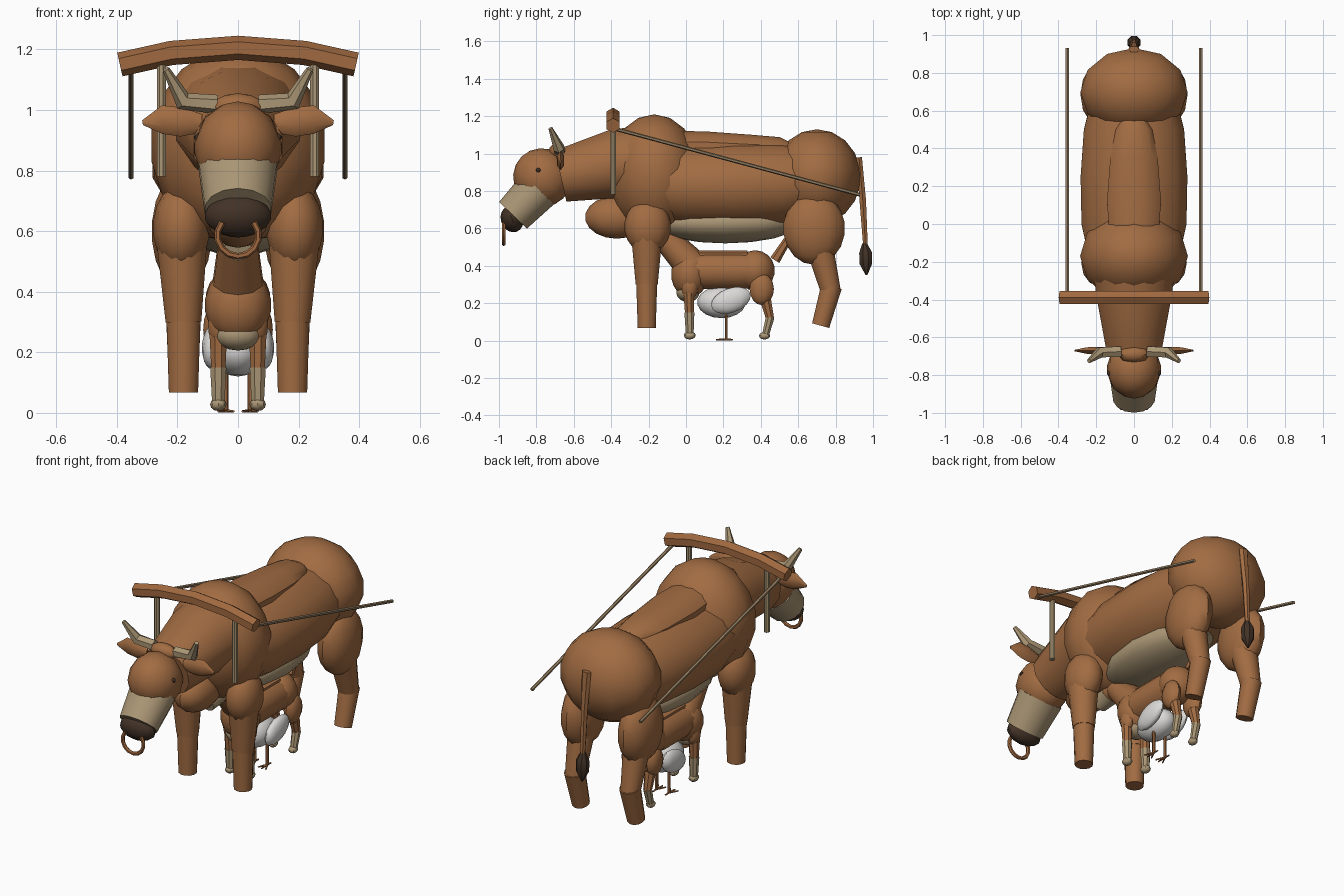
import bpy, bmesh, math
from mathutils import Vector, Matrix

cube = bpy.data.objects.get("Cube")
if cube:
    bpy.data.objects.remove(cube, do_unlink=True)


def material(name, rgb):
    m = bpy.data.materials.new(name)
    m.use_nodes = True
    m.diffuse_color = (*rgb, 1)
    m.node_tree.nodes["Principled BSDF"].inputs["Base Color"].default_value = (*rgb, 1)
    return m


HIDE = material("brown hide", (0.36, 0.15, 0.055))
PALE = material("pale tan", (0.41, 0.31, 0.18))
DARK = material("dark brown", (0.055, 0.032, 0.02))
WHITE = material("white feathers", (0.70, 0.69, 0.67))
ROPE = material("rope tan", (0.30, 0.21, 0.12))
WOOD = material("yoke wood", (0.35, 0.14, 0.05))
parts = []


def finish(name, bm, mat):
    bmesh.ops.recalc_face_normals(bm, faces=bm.faces)
    mesh = bpy.data.meshes.new(name)
    bm.to_mesh(mesh)
    bm.free()
    mesh.materials.append(mat)
    ob = bpy.data.objects.new(name, mesh)
    bpy.context.collection.objects.link(ob)
    parts.append(ob)


def ball(name, loc, radii, mat, tilt=0, seg=12, rings=9):
    """Ellipsoid, tilted about the x axis."""
    bm = bmesh.new()
    bmesh.ops.create_uvsphere(bm, u_segments=seg, v_segments=rings, radius=1)
    bm.transform(Matrix.Translation(loc) @ Matrix.Rotation(math.radians(tilt), 4, 'X')
                 @ Matrix.Diagonal((*radii, 1)))
    finish(name, bm, mat)


def tube(name, path, radii, mat, sides=10):
    """Capped loft along a path; each radius is a number or a pair (x first along y, else y first)."""
    bm = bmesh.new()
    pts = [Vector(p) for p in path]
    loops = []
    for i, p in enumerate(pts):
        t = (pts[min(i + 1, len(pts) - 1)] - pts[max(i - 1, 0)]).normalized()
        ref = Vector((0, 1, 0)) if abs(t.y) < 0.5 else Vector((1, 0, 0))
        u = (ref - t * ref.dot(t)).normalized()
        v = t.cross(u)
        r = radii[i] if isinstance(radii, list) else radii
        ru, rv = r if isinstance(r, tuple) else (r, r)
        turn = [2 * math.pi * (k + 0.5) / sides for k in range(sides)]
        loops.append([bm.verts.new(p + u * ru * math.cos(a) + v * rv * math.sin(a)) for a in turn])
    for a, b in zip(loops, loops[1:]):
        for k in range(sides):
            n = (k + 1) % sides
            bm.faces.new((a[k], a[n], b[n], b[k]))
    bm.faces.new(loops[0])
    bm.faces.new(loops[-1])
    finish(name, bm, mat)


SIDES = (("left", 1), ("right", -1))

# Ox trunk
tube("barrel", [(0, -0.2, 0.84), (0, 0, 0.83), (0, 0.25, 0.83), (0, 0.5, 0.835), (0, 0.7, 0.85)],
     [(0.24, 0.2), (0.285, 0.23), (0.29, 0.238), (0.272, 0.228), (0.22, 0.18)], HIDE, 14)
ball("shoulder_hump", (0, -0.17, 0.885), (0.29, 0.25, 0.325), HIDE)
ball("rump", (0, 0.7, 0.875), (0.288, 0.235, 0.255), HIDE)
tube("spine_ridge", [(0, -0.05, 1.04), (0, 0.12, 1.04), (0, 0.35, 1.03), (0, 0.5, 1.03), (0, 0.56, 1.03)],
     [(0.135, 0.085), (0.148, 0.08), (0.13, 0.073), (0.1, 0.06), (0.06, 0.03)], HIDE, 12)
ball("belly", (0, 0.21, 0.63), (0.2, 0.4, 0.11), PALE)
ball("brisket", (0, -0.37, 0.66), (0.105, 0.17, 0.115), HIDE)
tube("neck", [(0, -0.2, 0.96), (0, -0.38, 0.945), (0, -0.67, 0.88)],
     [(0.23, 0.2), (0.205, 0.19), (0.15, 0.145)], HIDE, 12)

# Ox head
ball("head", (0, -0.768, 0.872), (0.145, 0.155, 0.158), HIDE, 45)
tube("muzzle", [(0, -0.79, 0.81), (0, -0.925, 0.67)], [(0.132, 0.117), (0.112, 0.103)], PALE, 14)
ball("nose", (0, -0.93, 0.65), (0.11, 0.06, 0.072), DARK, 20)
arc = [math.radians(-220 + 26 * k) for k in range(11)]
tube("nose_ring", [(0.068 * math.cos(a), -0.975, 0.585 + 0.068 * math.sin(a)) for a in arc],
     0.011, WOOD, 6)
ball("poll", (0, -0.69, 1.01), (0.085, 0.045, 0.045), HIDE, seg=8, rings=6)
for side, s in SIDES:
    tube(side + "_horn", [(s * 0.07, -0.675, 1.018), (s * 0.182, -0.68, 1.03), (s * 0.238, -0.725, 1.135)],
         [0.032, 0.031, 0.012], PALE, 6)
    tube(side + "_ear", [(s * 0.12, -0.67, 0.955), (s * 0.185, -0.67, 0.96), (s * 0.25, -0.67, 0.968),
                         (s * 0.315, -0.67, 0.958)],
         [(0.014, 0.03), (0.022, 0.048), (0.02, 0.047), (0.004, 0.008)], HIDE, 6)
    ball(side + "_eye", (s * 0.13, -0.79, 0.91), (0.014, 0.014, 0.014), DARK, seg=8, rings=6)

# Ox legs
for side, s in SIDES:
    x = s * 0.18
    ball(side + "_front_shoulder", (s * 0.187, -0.205, 0.61), (0.094, 0.125, 0.145), HIDE)
    tube(side + "_front_upper_leg", [(s * 0.185, -0.21, 0.55), (x, -0.21, 0.3)], [0.085, 0.061], HIDE, 12)
    tube(side + "_front_lower_leg", [(x, -0.21, 0.31), (x, -0.21, 0.068)], [0.058, 0.05], HIDE, 12)
    ball(side + "_thigh", (s * 0.185, 0.685, 0.6), (0.1, 0.165, 0.195), HIDE)
    tube(side + "_hind_upper_leg", [(x, 0.715, 0.5), (x, 0.775, 0.26)], [0.075, 0.055], HIDE, 12)
    tube(side + "_hind_lower_leg", [(x, 0.778, 0.29), (x, 0.72, 0.08)], [0.058, 0.049], HIDE, 12)

# Tail
tube("tail", [(0, 0.925, 0.98), (0, 0.945, 0.75), (0, 0.96, 0.5)], [(0.018, 0.03), 0.02, 0.014], HIDE, 6)
tube("tail_tuft", [(0, 0.955, 0.52), (0, 0.96, 0.47), (0, 0.962, 0.41), (0, 0.965, 0.35)],
     [0.014, 0.037, 0.036, 0.005], DARK, 8)

# Yoke, bows and traces
tube("yoke_beam", [(-0.39, -0.39, 1.15), (-0.22, -0.39, 1.188), (0, -0.39, 1.205),
                   (0.22, -0.39, 1.188), (0.39, -0.39, 1.15)], (0.04, 0.04), WOOD, 6)
for side, s in SIDES:
    tube(side + "_yoke_bow", [(s * 0.253, -0.39, 1.17), (s * 0.253, -0.39, 0.78)], 0.016, PALE, 8)
    tube(side + "_trace", [(s * 0.353, -0.39, 1.135), (s * 0.353, 0.93, 0.78)], 0.01, ROPE, 6)

# Calf trunk and head
ball("calf_chest", (0, 0.02, 0.355), (0.11, 0.1, 0.125), HIDE)
tube("calf_barrel", [(0, 0, 0.375), (0, 0.1, 0.372), (0, 0.3, 0.372), (0, 0.4, 0.375)],
     [0.09, 0.1, 0.1, 0.09], HIDE, 12)
ball("calf_rump", (0, 0.37, 0.375), (0.108, 0.105, 0.108), HIDE)
tube("calf_spine", [(0, 0.03, 0.455), (0, 0.1, 0.46), (0, 0.33, 0.46)], [(0.05, 0.025)] * 3, HIDE, 8)
ball("calf_brisket", (0, 0.01, 0.258), (0.078, 0.062, 0.052), PALE)
tube("calf_neck", [(0, 0.03, 0.4), (0, -0.14, 0.58)], [0.09, 0.065], HIDE)
ball("calf_head", (0, -0.18, 0.585), (0.065, 0.07, 0.065), HIDE)
tube("calf_muzzle", [(0, -0.2, 0.575), (0, -0.29, 0.545)], [0.062, 0.045], PALE)
tube("calf_tail", [(0, 0.475, 0.43), (0, 0.55, 0.55)], [0.028, 0.02], HIDE, 6)

# Calf legs with pale stockings
for side, s in SIDES:
    x = s * 0.065
    ball(side + "_calf_shoulder", (x, 0.02, 0.29), (0.036, 0.045, 0.07), HIDE, seg=10, rings=8)
    tube(side + "_calf_front_leg", [(x, 0.015, 0.29), (x, 0.018, 0.14)], [0.033, 0.025], HIDE, 8)
    tube(side + "_calf_front_stocking", [(x, 0.018, 0.15), (x, 0.02, 0.03)], [0.029, 0.022], PALE, 8)
    ball(side + "_calf_front_foot", (x, 0.02, 0.028), (0.027, 0.032, 0.022), PALE, seg=8, rings=6)
    ball(side + "_calf_thigh", (s * 0.075, 0.405, 0.275), (0.042, 0.065, 0.085), HIDE, seg=10, rings=8)
    tube(side + "_calf_hind_leg", [(x, 0.425, 0.22), (x, 0.45, 0.115)], [0.032, 0.023], HIDE, 8)
    tube(side + "_calf_hind_stocking", [(x, 0.45, 0.125), (x, 0.425, 0.03)], [0.025, 0.02], PALE, 8)
    ball(side + "_calf_hind_foot", (x, 0.42, 0.026), (0.025, 0.03, 0.02), PALE, seg=8, rings=6)

# White bird sheltering under the calf
ball("bird_body", (0, 0.19, 0.205), (0.085, 0.13, 0.085), WHITE)
for side, s in SIDES:
    ball(side + "_bird_wing", (s * 0.085, 0.24, 0.215), (0.035, 0.11, 0.065), WHITE, 20)
    x = s * 0.04
    tube(side + "_bird_leg", [(x, 0.215, 0.14), (x, 0.215, 0.008)], 0.009, WOOD, 6)
    for dx, dy in ((-0.025, -0.05), (0, -0.055), (0.025, -0.05), (0, 0.035)):
        tube(side + "_bird_toe", [(x, 0.215, 0.007), (x + dx, 0.215 + dy, 0.005)], [0.006, 0.004], WOOD, 5)

# Smooth shading with sharp rims
bpy.ops.object.select_all(action='DESELECT')
for ob in parts:
    ob.select_set(True)
bpy.context.view_layer.objects.active = parts[0]
bpy.ops.object.shade_smooth_by_angle(angle=math.radians(40))
